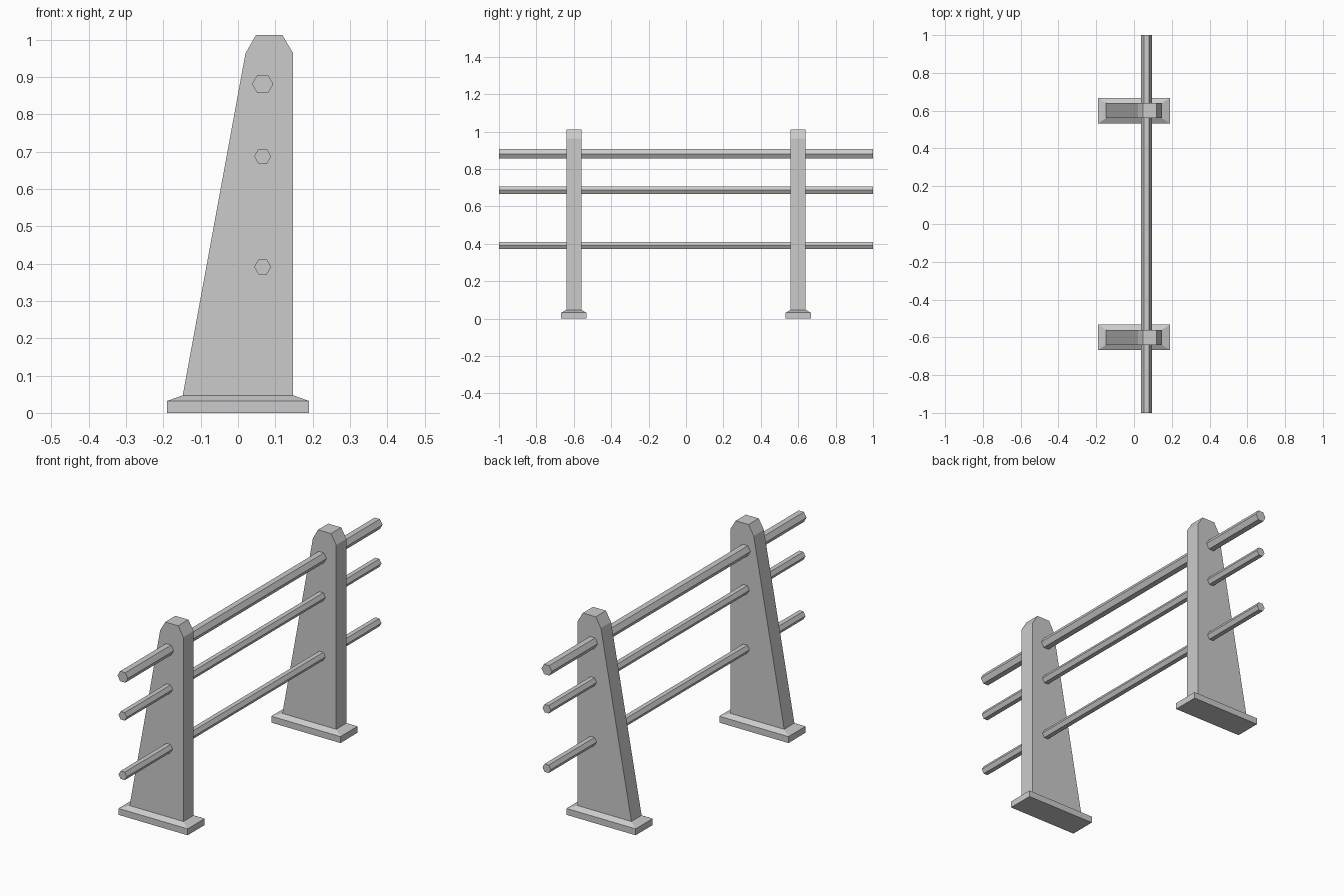
import bpy, bmesh, math

if "Cube" in bpy.data.objects:
    bpy.data.objects.remove(bpy.data.objects["Cube"])


def loft(name, rings):
    """Skin closed rings of points and cap both ends."""
    bm = bmesh.new()
    loops = [[bm.verts.new(p) for p in ring] for ring in rings]
    n = len(loops[0])
    for a, b in zip(loops, loops[1:]):
        for i in range(n):
            j = (i + 1) % n
            bm.faces.new((a[i], a[j], b[j], b[i]))
    bm.faces.new(loops[0][::-1])
    bm.faces.new(loops[-1])
    bmesh.ops.recalc_face_normals(bm, faces=bm.faces[:])
    mesh = bpy.data.meshes.new(name)
    bm.to_mesh(mesh)
    bm.free()
    obj = bpy.data.objects.new(name, mesh)
    bpy.context.collection.objects.link(obj)
    return obj


def extrude_y(name, profile, y0, y1):
    return loft(name, [[(x, y, z) for x, z in profile] for y in (y0, y1)])


def rect(hx, hy, cy, z):
    return [(sx * hx, cy + sy * hy, z)
            for sx, sy in ((-1, -1), (1, -1), (1, 1), (-1, 1))]


POST = [(-0.148, 0.047), (0.148, 0.047), (0.148, 0.963),
        (0.119, 1.012), (0.048, 1.012), (0.02, 0.963)]

# Two tapered posts on chamfered footings
for side, cy in (("front", -0.6), ("back", 0.6)):
    extrude_y(side + "_post", POST, cy - 0.04, cy + 0.04)
    loft(side + "_footing", [rect(0.19, 0.067, cy, 0),
                             rect(0.19, 0.067, cy, 0.032),
                             rect(0.148, 0.04, cy, 0.047)])

# Three hexagonal rails running through both posts
for name, z, r in (("top_rail", 0.881, 0.0285),
                   ("middle_rail", 0.687, 0.0228),
                   ("lower_rail", 0.391, 0.0228)):
    hexagon = [(0.066 + r * math.cos(k * math.pi / 3),
                z + r * math.sin(k * math.pi / 3)) for k in range(6)]
    extrude_y(name, hexagon, -1, 1)
